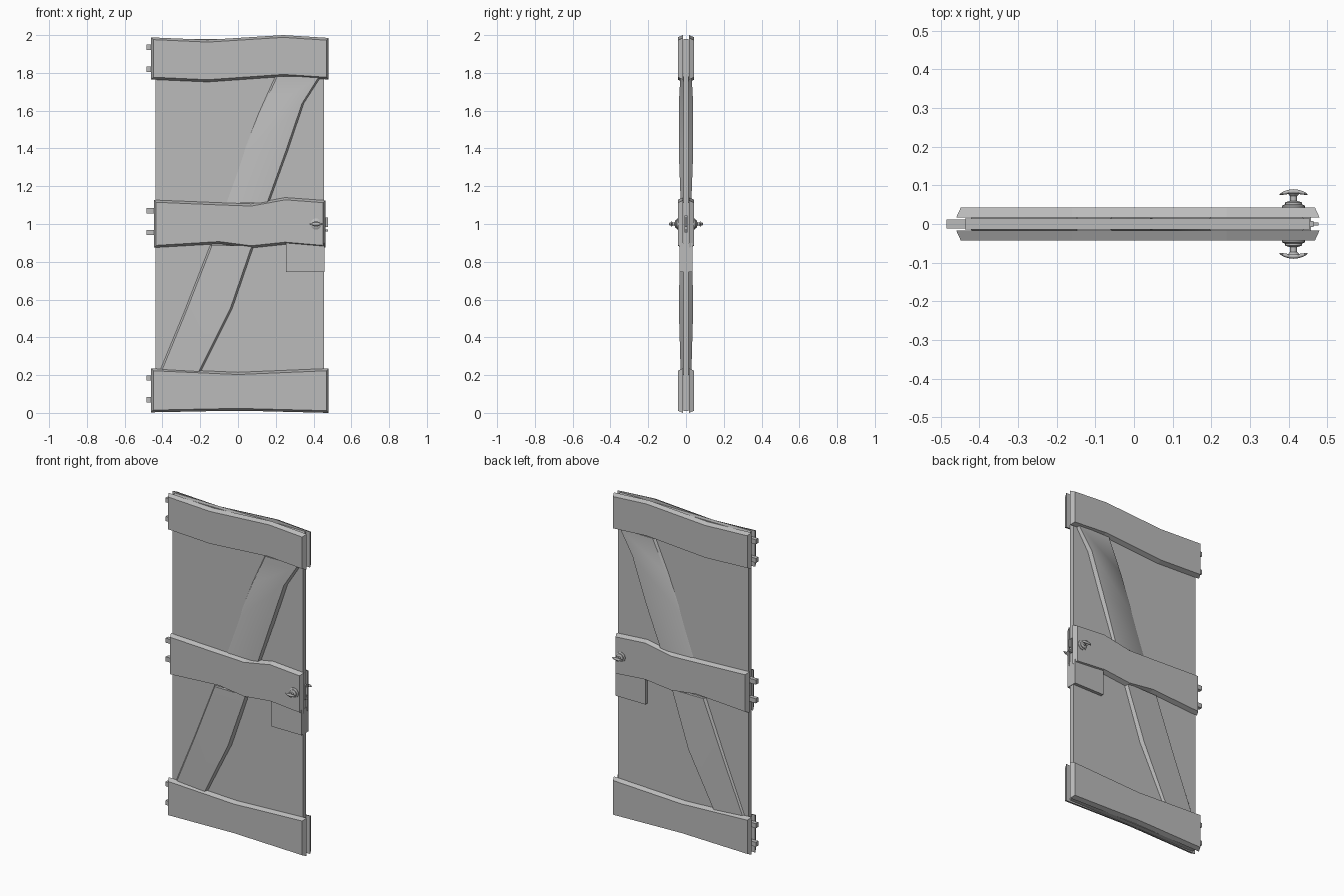
import bpy, bmesh, math
from mathutils import Vector, Matrix

cube = bpy.data.objects.get("Cube")
if cube:
    bpy.data.objects.remove(cube, do_unlink=True)

grey = bpy.data.materials.new("plain grey")
grey.use_nodes = True
grey.diffuse_color = (0.5, 0.5, 0.5, 1)
grey.node_tree.nodes["Principled BSDF"].inputs["Base Color"].default_value = (0.5, 0.5, 0.5, 1)


def finish(name, bm, smooth=False):
    bmesh.ops.recalc_face_normals(bm, faces=bm.faces)
    mesh = bpy.data.meshes.new(name)
    bm.to_mesh(mesh)
    bm.free()
    mesh.materials.append(grey)
    ob = bpy.data.objects.new(name, mesh)
    bpy.context.collection.objects.link(ob)
    if smooth:
        bpy.ops.object.select_all(action='DESELECT')
        ob.select_set(True)
        bpy.context.view_layer.objects.active = ob
        bpy.ops.object.shade_smooth_by_angle(angle=math.radians(35))
    return ob


def box(name, x, y, z):
    """Box from (min, max) pairs."""
    bm = bmesh.new()
    bmesh.ops.create_cube(bm, size=1)
    for v in bm.verts:
        v.co = [lo + (c + 0.5) * (hi - lo) for c, (lo, hi) in zip(v.co, (x, y, z))]
    return finish(name, bm)


def board(name, stations, side, inner, end_inset=0.0, bevel=0.012, smooth=False):
    """Chamfered board; each station is (edge a, edge b, depth a, depth b)."""
    bm = bmesh.new()
    rings = []
    last = len(stations) - 1
    for i, (a, b, da, db) in enumerate(stations):
        a, b = Vector(a), Vector(b)
        across = (b - a).normalized() * bevel
        shift = Vector((end_inset if i == 0 else -end_inset if i == last else 0, 0))
        ring = [(a, inner), (a + across + shift, da), (b - across + shift, db), (b, inner)]
        rings.append([bm.verts.new((p.x, side * d, p.y)) for p, d in ring])
    for r, s in zip(rings, rings[1:]):
        for k in range(4):
            bm.faces.new((r[k], r[(k + 1) % 4], s[(k + 1) % 4], s[k]))
    bm.faces.new(rings[0])
    bm.faces.new(rings[-1])
    return finish(name, bm, smooth)


def rail(name, points, side):
    """Horizontal board from (x, bottom, top) points."""
    board(name, [((x, lo), (x, hi), 0.043, 0.043) for x, lo, hi in points],
          side, 0.017, end_inset=0.012)


rails = {
    "top_rail": [(-0.46, 1.765, 1.988), (-0.16, 1.752, 1.975), (0.24, 1.78, 2.0), (0.48, 1.765, 1.985)],
    "middle_rail": [(-0.445, 0.875, 1.127), (-0.1, 0.895, 1.113), (0.07, 0.873, 1.107),
                    (0.25, 0.892, 1.14), (0.462, 0.875, 1.125)],
    "bottom_rail": [(-0.46, 0.003, 0.235), (0.0, 0.012, 0.215), (0.48, 0.0, 0.235)],
}

# Braces run from bottom to top, slightly bowed away from the door
upper_brace = [((-0.065, 1.11), (0.165, 1.11), 0.02, 0.028),
               ((0.02, 1.36), (0.262, 1.38), 0.016, 0.038),
               ((0.105, 1.58), (0.35, 1.64), 0.025, 0.038),
               ((0.195, 1.78), (0.44, 1.78), 0.03, 0.03)]
lower_brace = [((-0.425, 0.2), (-0.205, 0.2), 0.022, 0.028),
               ((-0.285, 0.54), (-0.03, 0.55), 0.026, 0.038),
               ((-0.15, 0.885), (0.085, 0.885), 0.03, 0.032)]


def handle(name, side):
    # Lathed rose and stem
    profile = [(0.03, 0.04), (0.03, 0.047), (0.022, 0.051), (0.022, 0.056),
               (0.009, 0.06), (0.009, 0.072), (0.016, 0.08)]
    n = 16
    bm = bmesh.new()
    rings = [[bm.verts.new((r * math.cos(math.tau * k / n), side * y, r * math.sin(math.tau * k / n)))
              for k in range(n)] for r, y in profile]
    for r, s in zip(rings, rings[1:]):
        for k in range(n):
            bm.faces.new((r[k], r[(k + 1) % n], s[(k + 1) % n], s[k]))
    bm.faces.new(rings[0])
    bm.faces.new(rings[-1])
    bmesh.ops.translate(bm, verts=bm.verts, vec=(0.413, 0, 1.0))
    finish(name + "_stem", bm, True)
    # Curved grip, drooping toward the door at both tips
    bm = bmesh.new()
    bmesh.ops.create_uvsphere(bm, u_segments=16, v_segments=8, radius=1)
    for v in bm.verts:
        x, y, z = v.co
        v.co = (0.413 + 0.037 * x, side * (0.084 + 0.006 * y - 0.008 * x * x), 1.0 + 0.008 * z)
    finish(name + "_grip", bm, True)


# Door panel
box("door_panel", (-0.437, 0.455), (-0.0145, 0.0145), (0.01, 1.98))

# Everything fixed on both faces
for side, face in ((-1, "front"), (1, "back")):
    for name, points in rails.items():
        rail(f"{face}_{name}", points, side)
    board(f"{face}_upper_brace", upper_brace, side, 0.012, smooth=True)
    board(f"{face}_lower_brace", lower_brace, side, 0.012, smooth=True)
    handle(f"{face}_handle", side)

# Lock case wrapped round the latch edge
box("lock_case", (0.253, 0.458), (-0.034, 0.034), (0.745, 0.9))
box("latch_plate", (0.45, 0.464), (-0.008, 0.008), (0.955, 1.045))
box("latch_bolt", (0.455, 0.477), (-0.004, 0.004), (0.985, 1.035))
box("lock_bolt", (0.455, 0.477), (-0.004, 0.004), (0.96, 0.97))

# Hinge lugs in pairs
for i, z in enumerate((0.07, 0.185, 0.955, 1.07, 1.82, 1.935)):
    box(f"hinge_lug_{i + 1}", (-0.485, -0.43), (-0.012, 0.012), (z - 0.014, z + 0.014))
